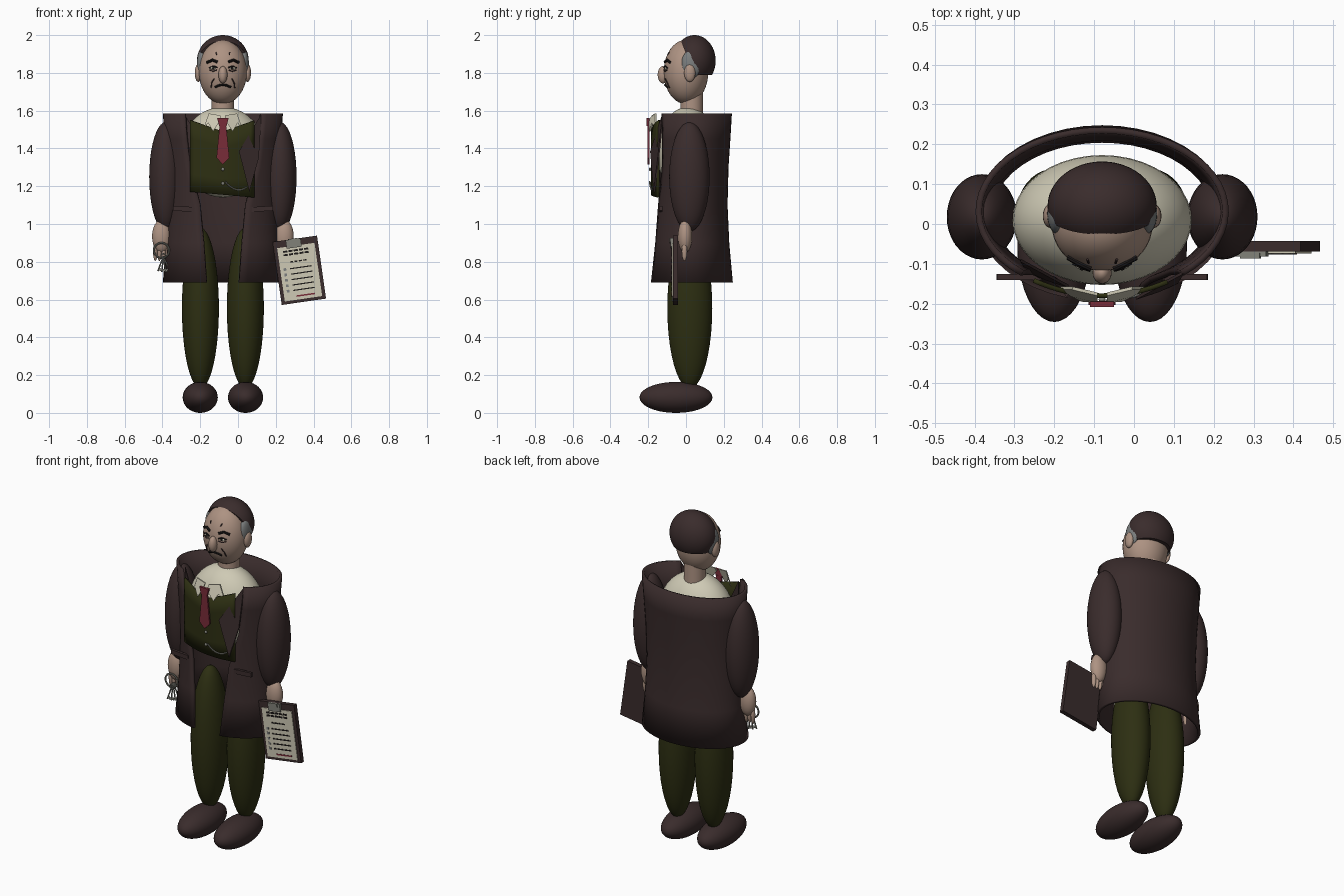
import bpy, bmesh, math
from mathutils import Vector, Matrix

if "Cube" in bpy.data.objects:
    bpy.data.objects.remove(bpy.data.objects["Cube"])

CX = -0.08  # body centre line


def material(name, r, g, b):
    m = bpy.data.materials.new(name)
    m.diffuse_color = (r, g, b, 1)
    m.use_nodes = True
    m.node_tree.nodes["Principled BSDF"].inputs["Base Color"].default_value = m.diffuse_color
    return m


BROWN = material("dark_brown", 0.042, 0.025, 0.025)
GREEN = material("dark_olive", 0.026, 0.028, 0.006)
CREAM = material("cream", 0.62, 0.59, 0.46)
SKIN = material("skin", 0.42, 0.29, 0.225)
RED = material("dark_red", 0.19, 0.025, 0.04)
GREY = material("grey_hair", 0.2, 0.21, 0.21)
METAL = material("dull_metal", 0.22, 0.22, 0.19)
BLACK = material("ink_black", 0.012, 0.01, 0.01)


def finish(name, bm, mat, smooth=True, angle=40):
    bmesh.ops.recalc_face_normals(bm, faces=bm.faces)
    me = bpy.data.meshes.new(name)
    bm.to_mesh(me)
    bm.free()
    me.materials.append(mat)
    if smooth:
        for p in me.polygons:
            p.use_smooth = True
        me.set_sharp_from_angle(angle=math.radians(angle))
    ob = bpy.data.objects.new(name, me)
    bpy.context.collection.objects.link(ob)
    return ob


def ellipsoid(name, loc, rad, mat, seg=32, cuts=()):
    bm = bmesh.new()
    bmesh.ops.create_uvsphere(bm, u_segments=seg, v_segments=seg // 2, radius=1)
    bm.transform(Matrix.Translation(loc) @ Matrix.Diagonal((*rad, 1)))
    for co, no in cuts:  # removes the side the normal points to, then caps
        geom = bm.verts[:] + bm.edges[:] + bm.faces[:]
        r = bmesh.ops.bisect_plane(bm, geom=geom, plane_co=co, plane_no=no, clear_outer=True)
        bmesh.ops.holes_fill(bm, edges=[e for e in bm.edges if e.is_boundary])
    return finish(name, bm, mat)


def box(name, loc, size, mat, ry=0):
    bm = bmesh.new()
    bmesh.ops.create_cube(bm, size=1)
    bm.transform(Matrix.Translation(loc) @ Matrix.Rotation(ry, 4, 'Y') @ Matrix.Diagonal((*size, 1)))
    return finish(name, bm, mat, False)


def plate(name, pts, mat, t=0.008):
    """Polygon in front view (dx from centre line, y, z), thickened backwards."""
    bm = bmesh.new()
    f = bm.faces.new([bm.verts.new((CX + x, y, z)) for x, y, z in pts])
    r = bmesh.ops.extrude_face_region(bm, geom=[f])
    bmesh.ops.translate(bm, vec=(0, t, 0), verts=[v for v in r["geom"] if isinstance(v, bmesh.types.BMVert)])
    bm.faces.new([v for v in f.verts]) if not f.is_valid else None
    return finish(name, bm, mat, False)


def tube(name, pts, radius, mat, closed=False):
    cu = bpy.data.curves.new(name + "_path", 'CURVE')
    cu.dimensions = '3D'
    cu.bevel_depth = radius
    cu.bevel_resolution = 2
    cu.use_fill_caps = True
    sp = cu.splines.new('POLY')
    sp.points.add(len(pts) - 1)
    for p, c in zip(sp.points, pts):
        p.co = (*c, 1)
    sp.use_cyclic_u = closed
    tmp = bpy.data.objects.new(name + "_path", cu)
    bm = bmesh.new()
    bm.from_mesh(bpy.data.meshes.new_from_object(tmp))
    bpy.data.objects.remove(tmp)
    return finish(name, bm, mat)


def sheet(name, rows, mat, t):
    """Grid of points joined into a sheet of even thickness."""
    bm = bmesh.new()
    g = [[bm.verts.new(p) for p in row] for row in rows]
    for a, b in zip(g, g[1:]):
        for i in range(len(a) - 1):
            bm.faces.new((a[i], a[i + 1], b[i + 1], b[i]))
    ob = finish(name, bm, mat)
    s = ob.modifiers.new("thickness", 'SOLIDIFY')
    s.thickness = t
    s.offset = 0
    return ob


# Head, neck and hair
HZ, HR = 1.805, (0.127, 0.118, 0.17)
ellipsoid("head", (CX, 0, HZ), HR, SKIN, 40)
bm = bmesh.new()
bmesh.ops.create_cone(bm, cap_ends=True, segments=28, radius1=0.06, radius2=0.06, depth=0.17,
                      matrix=Matrix.Translation((CX, 0.03, 1.635)))
finish("neck", bm, SKIN)
ellipsoid("hair", (CX, 0.045, 1.865), (0.137, 0.112, 0.135), BROWN, 48,
          [((0, 0, 1.79), (0, 0, -1)), ((0, -0.035, 1.99), (0, -1, -0.4))])


def face(dx, z, out=0.0):
    """Point on the front of the head."""
    d = max(0, 1 - (dx / HR[0]) ** 2 - ((z - HZ) / HR[2]) ** 2)
    return (CX + dx, -HR[1] * math.sqrt(d) - out, z)


# Facial features, mirrored
for s, side in ((-1, "left"), (1, "right")):
    ellipsoid(side + "_ear", (CX + s * 0.13, 0.02, 1.80), (0.019, 0.03, 0.048), SKIN, 20)
    ellipsoid(side + "_temple_hair", (CX + s * 0.112, 0.027, 1.845), (0.026, 0.052, 0.075), GREY, 24)
    ellipsoid(side + "_eye", face(s * 0.05, 1.825, -0.002), (0.017, 0.008, 0.008), CREAM, 16)
    ellipsoid(side + "_pupil", face(s * 0.05, 1.825, 0.004), (0.007, 0.005, 0.007), BLACK, 12)
    strokes = {"brow": (((0.03, 1.858), (0.055, 1.868), (0.085, 1.855)), 0.0075, BLACK),
               "upper_lid": (((0.03, 1.828), (0.05, 1.836), (0.073, 1.826)), 0.004, BLACK),
               "eye_bag": (((0.032, 1.815), (0.052, 1.808), (0.072, 1.816)), 0.003, BROWN),
               "cheek_crease": (((0.047, 1.77), (0.06, 1.745), (0.063, 1.72)), 0.003, BROWN),
               "forehead_crease": (((0.034, 1.895), (0.037, 1.91)), 0.003, BROWN)}
    for part, (pts, r, m) in strokes.items():
        tube(side + "_" + part, [face(s * x, z, 0.003) for x, z in pts], r, m)
ellipsoid("nose", (CX, -0.122, 1.79), (0.024, 0.028, 0.046), SKIN, 24)
tube("mouth", [face(x, 1.737 - 18 * x * x * 0.4, 0.002) for x in (-0.042, -0.02, 0, 0.02, 0.042)], 0.006, BLACK)

# Torso
ellipsoid("shirt", (CX, 0.01, 1.38), (0.225, 0.163, 0.24), CREAM, 40)

# Long coat, open at the front: height, half width, half depth, centre y, half opening
rows = []
for z, rx, ry, cy, gap in ((0.69, 0.31, 0.213, 0.027, 0.085), (0.9, 0.292, 0.194, 0.027, 0.10),
                           (1.1, 0.283, 0.185, 0.027, 0.12), (1.3, 0.289, 0.187, 0.03, 0.17),
                           (1.45, 0.3, 0.196, 0.031, 0.19), (1.585, 0.31, 0.203, 0.032, 0.20)):
    a0 = math.asin(gap / rx)
    row = []
    for i in range(41):
        a = a0 + (2 * math.pi - 2 * a0) * i / 40
        row.append((CX + rx * math.sin(a), cy - ry * math.cos(a), z))
    rows.append(row)
sheet("coat", rows, BROWN, 0.016)

# Waistcoat
rows = []
for k in range(5):
    row = []
    for i in range(17):
        dx = -0.172 + 0.336 * i / 16
        lo, hi = 1.155 - 0.09 * dx, 1.49 + 0.35 * abs(dx)
        row.append((CX + dx, -0.18 + 1.3 * dx * dx, lo + (hi - lo) * k / 4))
    rows.append(row)
sheet("waistcoat", rows, GREEN, 0.012)
for i, z in enumerate((1.29, 1.215)):
    ellipsoid(f"waistcoat_button_{i}", (CX, -0.19, z), (0.009, 0.006, 0.009), METAL, 12)
tube("watch_chain", [(CX + 0.012 + 0.115 * t, -0.193 + 0.02 * t, 1.225 - 0.03 * t - 0.11 * t * (1 - t))
                     for t in [i / 10 for i in range(11)]], 0.004, METAL)

# Lapels, collar and pocket flaps
for s, side, back in ((-1, "left", 0.03), (1, "right", 0)):
    lapel = [(0.205, -0.125, 1.585), (0.085, -0.19, 1.385), (0.14, -0.172, 1.17), (0.19, -0.15, 1.35)]
    plate(side + "_lapel", [(s * x, y + back, z) for x, y, z in lapel], BROWN)
    collar = [(0.012, -0.18, 1.575), (0.075, -0.165, 1.585), (0.105, -0.165, 1.5), (0.078, -0.182, 1.535),
              (0.052, -0.195, 1.49), (0.012, -0.198, 1.55)]
    plate(side + "_collar", [(s * x, y, z) for x, y, z in collar], CREAM)
    box(side + "_pocket_flap", (CX + s * 0.208, -0.133, 1.08), (0.113, 0.016, 0.026), BROWN, -s * 0.06)

# Tie
plate("tie_knot", [(x, -0.208, z) for x, z in ((-0.03, 1.56), (0.03, 1.56), (0.02, 1.52), (-0.02, 1.52))], RED, 0.014)
plate("tie_blade", [(x, -0.203, z) for x, z in
                    ((-0.017, 1.525), (0.017, 1.525), (0.034, 1.35), (0, 1.315), (-0.034, 1.35))], RED, 0.01)

# Arms, hands, legs and shoes, mirrored
for s, side in ((-1, "left"), (1, "right")):
    ellipsoid(side + "_sleeve", (CX + s * 0.302, 0.018, 1.25), (0.088, 0.107, 0.29), BROWN, 40)
    hx = CX + s * 0.325
    ellipsoid(side + "_hand", (hx, -0.005, 0.935), (0.05, 0.038, 0.088), SKIN, 24)
    for i in range(4):
        ellipsoid(f"{side}_finger_{i}", (hx - 0.033 + 0.022 * i, -0.008, 0.855), (0.012, 0.015, 0.052), SKIN, 12)
    ellipsoid(side + "_trouser_leg", (CX + s * 0.119, 0.02, 0.555), (0.098, 0.119, 0.425), GREEN, 40)
    ellipsoid(side + "_shoe", (CX + s * 0.12, -0.053, 0.082), (0.093, 0.193, 0.082), BROWN, 40)

# Key ring with hanging keys
KX, KY, KZ = -0.405, -0.05, 0.86
tube("key_ring", [(KX + 0.04 * math.cos(a), KY, KZ + 0.04 * math.sin(a))
                  for a in [i * math.pi / 12 for i in range(24)]], 0.005, METAL, True)
for i, ang in enumerate((-0.35, -0.1, 0.15, 0.4)):
    d = Vector((math.sin(ang), 0, -math.cos(ang)))
    top = Vector((KX + 0.01, KY - 0.012 + 0.008 * i, KZ - 0.03))
    tube(f"key_shaft_{i}", [top, top + d * 0.085], 0.004, METAL)
    tube(f"key_bow_{i}", [top + Vector((0.013 * math.cos(a), 0, 0.013 * math.sin(a)))
                          for a in [k * math.pi / 6 for k in range(12)]], 0.003, METAL, True)
    box(f"key_bit_{i}", top + d * 0.075 + Vector((0.008, 0, 0)), (0.018, 0.005, 0.014), METAL, -ang)

# Clipboard, tilted
TILT = math.radians(8.2)


def on_board(name, u, v, w, h, y, t, mat):
    c, s = math.cos(TILT), math.sin(TILT)
    return box(name, (0.325 + u * c - v * s, y, 0.755 + u * s + v * c), (w, t, h), mat, -TILT)


on_board("clipboard", 0, 0, 0.237, 0.337, -0.056, 0.026, BROWN)
on_board("paper", 0, -0.01, 0.2, 0.285, -0.071, 0.005, CREAM)
on_board("clip", -0.01, 0.145, 0.08, 0.045, -0.074, 0.016, METAL)
on_board("clip_lever", -0.01, 0.16, 0.05, 0.022, -0.08, 0.014, METAL)
for j, v in enumerate((0.108, 0.09)):
    for i in range(5):
        on_board(f"heading_mark_{j}_{i}", -0.06 + 0.028 * i, v, 0.022, 0.01, -0.0745, 0.003, BLACK)
for i in range(4):
    on_board(f"subheading_mark_{i}", -0.035 + 0.024 * i, 0.05, 0.018, 0.007, -0.0745, 0.003, BLACK)
for j in range(5):
    v = 0.015 - 0.029 * j
    on_board(f"tick_box_{j}", -0.075, v, 0.014, 0.014, -0.0745, 0.003, GREY)
    on_board(f"list_line_{j}", 0.01, v, 0.115, 0.006, -0.0745, 0.003, BLACK)
on_board("red_line", 0.015, -0.133, 0.1, 0.008, -0.0745, 0.003, RED)
